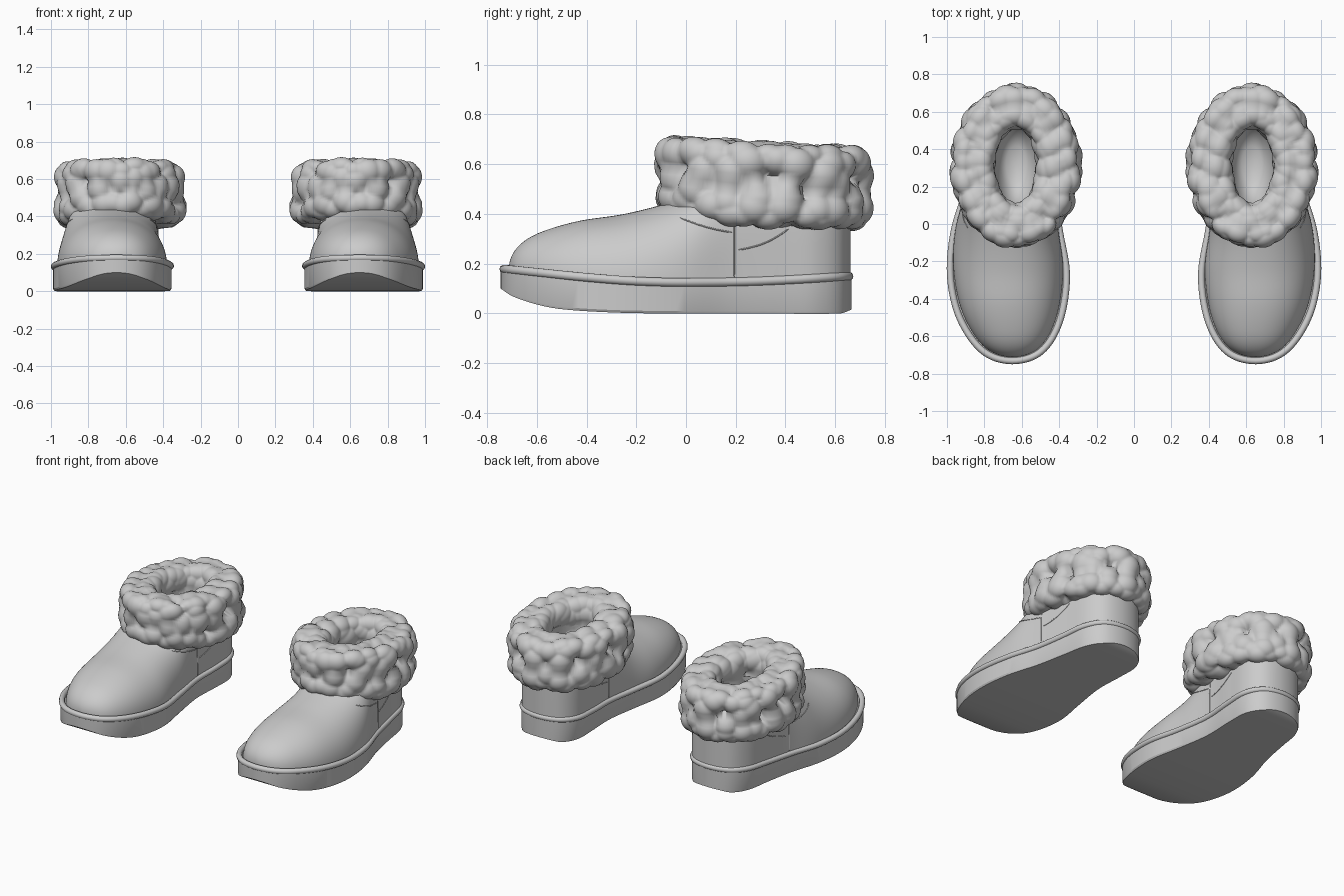
import bpy, bmesh, random
from math import sin, cos, pi, asin, sqrt
from mathutils import Vector, Matrix, kdtree

random.seed(4)
cube = bpy.data.objects.get("Cube")
if cube:
    bpy.data.objects.remove(cube)


def smooth(table, x):
    """Smooth interpolation through (x, value) pairs."""
    x = min(max(x, table[0][0]), table[-1][0])
    i = 0
    while i < len(table) - 2 and x > table[i + 1][0]:
        i += 1

    def slope(k):
        a, b = table[max(k - 1, 0)], table[min(k + 1, len(table) - 1)]
        return (b[1] - a[1]) / (b[0] - a[0])
    (x0, v0), (x1, v1) = table[i], table[i + 1]
    w = x1 - x0
    s = (x - x0) / w
    return ((1 + 2 * s) * (1 - s) ** 2 * v0 + s * (1 - s) ** 2 * w * slope(i)
            + s * s * (3 - 2 * s) * v1 + s * s * (s - 1) * w * slope(i + 1))


# Foot plan from toe (t = 0) to heel (t = 1), and heights along it
HALF = [(i / 10, h) for i, h in enumerate(
    (0, .136, .233, .3, .325, .295, .245, .227, .208, .135, 0))]
MID = [(i / 10, c) for i, c in enumerate(
    (.65, .65, .655, .665, .672, .68, .665, .643, .63, .627, .625))]
RIM = [(-.75, .18), (-.6, .165), (-.4, .145), (-.2, .13), (0, .125), (.3, .13), (.67, .15)]
BOTTOM = [(-.745, .1), (-.7, .07), (-.6, .036), (-.5, .017), (-.3, .004),
          (-.1, 0), (.3, 0), (.62, 0), (.665, .015)]
CREST = [(0, .18), (.05, .225), (.1, .265), (.15, .3), (.2, .328), (.3, .372),
         (.4, .402), (.5, .46), (.55, .515), (.6, .555), (.7, .57), (1, .57)]
FULLNESS = [(0, 2.2), (.4, 2.2), (.5, 2.6), (.65, 4.5), (1, 4.5)]
INSET = [(0, .03), (.35, .03), (.55, .016), (1, .01)]
CUFF_TOP = [(-.15, .706), (.2, .678), (.75, .65)]
CUFF_BOTTOM = [(-.13, .437), (0, .405), (.25, .365), (.75, .355)]


def plan(t, front=-.745, back=.665, inset=0):
    y = (front + back) / 2 - (back - front) / 2 * cos(pi * t)
    return y, smooth(MID, t), smooth(HALF, t) * (1 - inset / .28)


def skin(name, rings, closed=False):
    """Quad surface through closed rings; a ring on one spot forms a cap."""
    bm = bmesh.new()
    rows = [[bm.verts.new(p) for p in ring] for ring in rings]
    pairs = list(zip(rows, rows[1:])) + ([(rows[-1], rows[0])] if closed else [])
    for a, b in pairs:
        for j in range(len(a)):
            k = (j + 1) % len(a)
            bm.faces.new((a[j], a[k], b[k], b[j]))
    bmesh.ops.remove_doubles(bm, verts=bm.verts, dist=.0002)
    bmesh.ops.recalc_face_normals(bm, faces=bm.faces)
    mesh = bpy.data.meshes.new(name)
    bm.to_mesh(mesh)
    bm.free()
    obj = bpy.data.objects.new(name, mesh)
    bpy.context.collection.objects.link(obj)
    return obj


def tube(name, path, radius, ref, closed=False):
    """Round cord along a path; open cords taper to a point."""
    rings, n = [], len(path)
    for i, p in enumerate(path):
        if closed:
            tangent = path[(i + 1) % n] - path[i - 1]
        else:
            tangent = path[min(i + 1, n - 1)] - path[max(i - 1, 0)]
        side = tangent.cross(ref).normalized()
        up = side.cross(tangent).normalized()
        r = radius if closed or 0 < i < n - 1 else 0
        rings.append([p + r * (cos(a) * side + sin(a) * up)
                      for a in (2 * pi * j / 10 for j in range(10))])
    return skin(name, rings, closed)


def activate(obj):
    bpy.ops.object.select_all(action='DESELECT')
    obj.select_set(True)
    bpy.context.view_layer.objects.active = obj


def pair(obj, angle=.5):
    """Smooth a finished part and add its mirrored twin."""
    activate(obj)
    bpy.ops.object.shade_smooth_by_angle(angle=angle)
    twin = obj.copy()
    twin.data = obj.data.copy()
    twin.data.transform(Matrix.Scale(-1, 4, Vector((1, 0, 0))))
    twin.data.flip_normals()
    twin.name = "right_" + obj.name
    obj.name = "left_" + obj.name
    bpy.context.collection.objects.link(twin)


# Sole with toe spring and softened lower edge
rings = []
for i in range(65):
    y, c, h = plan(i / 64, inset=.008)
    top, low = smooth(RIM, y), smooth(BOTTOM, y)
    shape = [(-1, top), (-1, low + .01), (-.98, low), (.98, low), (1, low + .01), (1, top)]
    rings.append([(c + h * s, y, z) for s, z in shape])
pair(skin("sole", rings))

# Welt cord around the sole's upper edge
path = []
for i in range(128):
    side = -1 if i < 64 else 1
    y, c, h = plan(i / 64 if i < 64 else 2 - i / 64, -.732, .655, .012)
    path.append(Vector((c + side * h, y, smooth(RIM, y))))
pair(tube("welt", path, .018, Vector((0, 0, 1)), True), 1.2)


# Upper: arched sections from toe to heel, hollowed at the ankle
def section(t):
    y, c, h = plan(t, -.712, .662, smooth(INSET, t))
    base = smooth(RIM, y) - .01
    return y, c, h, base, max(smooth(CREST, t) - base, .002), smooth(FULLNESS, t)


rings = []
for i in range(73):
    y, c, h, base, rise, n = section(i / 72)
    ring = []
    for j in range(49):
        a = pi * j / 48
        x = abs(cos(a)) ** (2 / n) * (1 if j < 24 else -1)
        ring.append((c + h * x, y, base + rise * max(sin(a), 0) ** (2 / n)))
    rings.append(ring)
upper = skin("upper", rings)

# Foot opening tapers down to a rounded floor
cutter = skin("ankle_cutter", [
    [(.63 + .12 * s * cos(a), .32 + .22 * s * sin(a), z)
     for a in (2 * pi * j / 48 for j in range(48))]
    for z, s in ((.19, 0), (.2, .45), (.23, .7), (.3, .92), (.38, 1.06), (.8, 1.1), (.8, 0))])
cutter.hide_render = True
activate(upper)
hollow = upper.modifiers.new("ankle_hollow", 'BOOLEAN')
hollow.operation = 'DIFFERENCE'
hollow.object = cutter
bpy.ops.object.modifier_apply(modifier=hollow.name)
bpy.data.objects.remove(cutter)
pair(upper, .9)


# Side seams and curved creases lying on the upper
def on_upper(t, z, side):
    y, c, h, base, rise, n = section(t)
    a = asin(min(max((z - base) / rise, 0), 1) ** (n / 2))
    return Vector((c + side * h * cos(a) ** (2 / n), y, z))


SEAMS = {"side_seam": ((.603, .14), (.603, .43), 0),
         "front_crease": ((.5, .385), (.6, .325), -.008),
         "heel_crease": ((.61, .255), (.72, .34), -.015)}
for label, ((t0, z0), (t1, z1), sag) in SEAMS.items():
    for where, side in (("inner", -1), ("outer", 1)):
        steps = [k / 16 for k in range(17)]
        path = [on_upper(t0 + (t1 - t0) * k,
                         z0 + (z1 - z0) * k + sag * sin(pi * k), side) for k in steps]
        pair(tube(where + "_" + label, path, .003, Vector((1, 0, 0))), 1.2)


# Fleece cuff: a thick boxy oval collar covered in soft tufts
def collar(u, v):
    a, b = 2 * pi * u, 2 * pi * v
    ex = 2 / 3.8
    out = abs(cos(b)) ** ex * (1 if cos(b) > 0 else -1)
    lift = abs(sin(b)) ** ex * (1 if sin(b) > 0 else -1)
    y = .31 + (.32 + .1 * out) * sin(a)
    top, low = smooth(CUFF_TOP, y), smooth(CUFF_BOTTOM, y)
    return Vector((.632 + (.23 + .103 * out) * cos(a), y,
                   (top + low) / 2 + (top - low) / 2 * lift))


ROWS, COLS = 11, 21
tufts = kdtree.KDTree(ROWS * COLS)
sizes = []
for r in range(ROWS):
    for c in range(COLS):
        u = (c + r % 2 / 2 + random.uniform(-.35, .35)) / COLS
        v = (r + random.uniform(-.35, .35)) / ROWS
        tufts.insert(collar(u, v), len(sizes))
        sizes.append(random.uniform(.089, .103))
tufts.balance()

cuff = skin("fleece_cuff", [[collar(i / 180, j / 84) for j in range(84)]
                            for i in range(180)], True)
moved = []
for vert in cuff.data.vertices:
    height = max(sqrt(max(sizes[k] ** 2 - d * d, 0))
                 for _, k, d in tufts.find_n(vert.co, 8))
    moved.append(vert.co + vert.normal * (height - .074))
for vert, co in zip(cuff.data.vertices, moved):
    vert.co = co
pair(cuff, 1.5)
